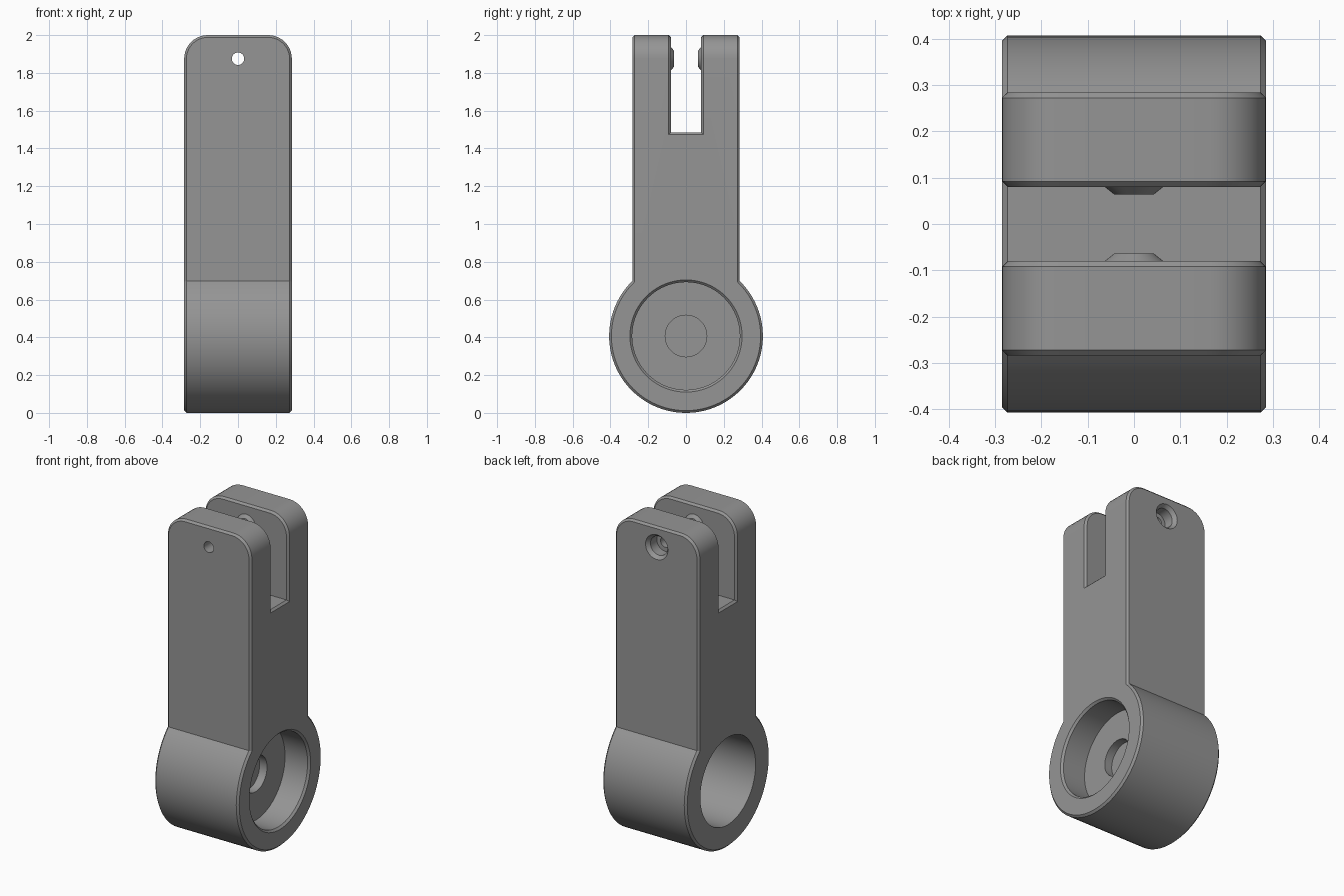
import bpy, bmesh, math
from mathutils import Vector

if "Cube" in bpy.data.objects:
    bpy.data.objects.remove(bpy.data.objects["Cube"])

HALF_W, STEM, RING_R, RING_Z = 0.285, 0.284, 0.407, 0.407
SLOT, SLOT_Z, TOP, PIN_Z = 0.08, 1.485, 2.0, 1.875

grey = bpy.data.materials.new("mid grey")
grey.diffuse_color = (0.30, 0.30, 0.30, 1)
grey.use_nodes = True
grey.node_tree.nodes["Principled BSDF"].inputs["Base Color"].default_value = grey.diffuse_color


def make_object(name, bm):
    bmesh.ops.recalc_face_normals(bm, faces=bm.faces)
    mesh = bpy.data.meshes.new(name)
    bm.to_mesh(mesh)
    bm.free()
    obj = bpy.data.objects.new(name, mesh)
    mesh.materials.append(grey)
    bpy.context.collection.objects.link(obj)
    return obj


def lathe(name, axis, z, profile, seg):
    """Solid of revolution about the x or y axis; profile is (position, radius)."""
    bm = bmesh.new()
    rings = []
    for t, r in profile:
        ring = []
        for i in range(seg):
            a = 2 * math.pi * i / seg
            u, v = r * math.cos(a), z + r * math.sin(a)
            ring.append(bm.verts.new((t, u, v) if axis == "x" else (u, t, v)))
        rings.append(ring)
    for a, b in zip(rings, rings[1:]):
        for i in range(seg):
            j = (i + 1) % seg
            bm.faces.new((a[i], a[j], b[j], b[i]))
    bm.faces.new(rings[0])
    bm.faces.new(rings[-1])
    return make_object(name, bm)


def combine(target, tool, operation):
    mod = target.modifiers.new(operation.lower(), "BOOLEAN")
    mod.object, mod.operation, mod.solver = tool, operation, "EXACT"
    bpy.context.view_layer.objects.active = target
    bpy.ops.object.modifier_apply(modifier=mod.name)
    bpy.data.objects.remove(tool)


# Side profile: round lower end, straight stem, forked top
start = math.atan2(math.sqrt(RING_R**2 - STEM**2), STEM)
sweep = math.pi + 2 * start
outline = [(STEM, TOP)]
for i in range(73):
    a = start - sweep * i / 72
    outline.append((RING_R * math.cos(a), RING_Z + RING_R * math.sin(a)))
outline += [(-STEM, TOP), (-SLOT, TOP), (-SLOT, SLOT_Z), (SLOT, SLOT_Z), (SLOT, TOP)]

bm = bmesh.new()
face = bm.faces.new([bm.verts.new((-HALF_W, y, z)) for y, z in outline])
ext = bmesh.ops.extrude_face_region(bm, geom=[face])
bmesh.ops.translate(bm, vec=Vector((2 * HALF_W, 0, 0)),
                    verts=[v for v in ext["geom"] if isinstance(v, bmesh.types.BMVert)])
bmesh.ops.recalc_face_normals(bm, faces=bm.faces)

# Rounded upper corners of both fork arms
corners = [e for e in bm.edges
           if all(v.co.z > TOP - 0.001 for v in e.verts)
           and abs(e.verts[0].co.x - e.verts[1].co.x) < 0.001]
bmesh.ops.bevel(bm, geom=corners, offset=0.125, segments=10, profile=0.5, affect="EDGES")

# Small chamfer on every sharp outer edge
bm.normal_update()
sharp = [e for e in bm.edges if len(e.link_faces) == 2
         and e.calc_face_angle_signed() > math.radians(60)]
bmesh.ops.bevel(bm, geom=sharp, offset=0.012, segments=1, affect="EDGES")
body = make_object("forked_link_body", bm)

# Tapered bosses on the inner faces of the fork
for s in (1, -1):
    boss = lathe("pin_boss", "y", PIN_Z,
                 [(s * 0.10, 0.063), (s * SLOT, 0.063), (s * 0.064, 0.043)], 40)
    combine(body, boss, "UNION")

# Pin hole with a stepped counterbore at the back
combine(body, lathe("pin_hole", "y", PIN_Z, [
    (-0.4, 0.033), (0.2, 0.033), (0.2, 0.058), (0.262, 0.058),
    (0.284, 0.076), (0.4, 0.076)], 40), "DIFFERENCE")

# Right pocket with chamfered rim and blind centre hole
combine(body, lathe("right_pocket", "x", RING_Z, [
    (0.07, 0.11), (0.12, 0.11), (0.12, 0.285), (0.273, 0.285),
    (0.285, 0.297), (0.3, 0.312)], 80), "DIFFERENCE")

# Deep left bore
combine(body, lathe("left_bore", "x", RING_Z, [(-0.4, 0.268), (0.045, 0.268)], 80), "DIFFERENCE")

bpy.ops.object.select_all(action="DESELECT")
body.select_set(True)
bpy.context.view_layer.objects.active = body
bpy.ops.object.shade_smooth_by_angle(angle=math.radians(30))
